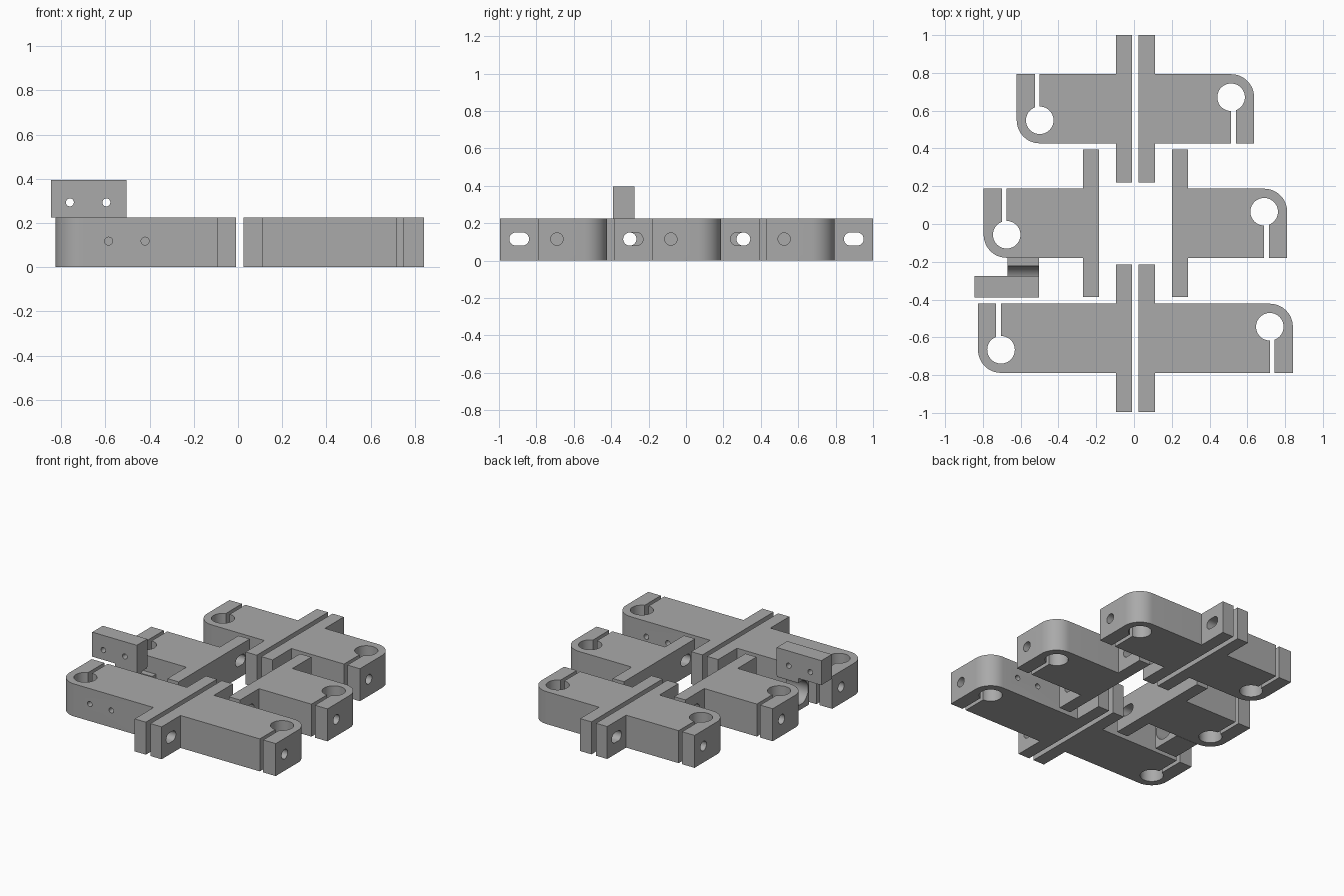
import bpy, bmesh, math
from math import pi, cos, sin

cube = bpy.data.objects.get("Cube")
if cube:
    bpy.data.objects.remove(cube, do_unlink=True)

# One plain grey for every part
grey = bpy.data.materials.new("plain_grey")
grey.use_nodes = True
colour = (0.4, 0.4, 0.4, 1)
grey.diffuse_color = colour
grey.node_tree.nodes["Principled BSDF"].inputs["Base Color"].default_value = colour

HEIGHT, MID = 0.225, 0.115
HALF_FLANGE, FLANGE, HALF_ARM = 0.39, 0.086, 0.183
CORNER, BORE, SLIT = 0.122, 0.073, 0.026


def prism(name, points, axis, low, high):
    """Extrude a flat outline along one axis."""
    place = {"x": lambda u, v, w: (w, u, v),
             "y": lambda u, v, w: (u, w, v),
             "z": lambda u, v, w: (u, v, w)}[axis]
    bm = bmesh.new()
    face = bm.faces.new([bm.verts.new(place(u, v, low)) for u, v in points])
    grown = bmesh.ops.extrude_face_region(bm, geom=[face])["geom"]
    shift = place(0, 0, high - low)
    bmesh.ops.translate(bm, vec=shift, verts=[g for g in grown if isinstance(g, bmesh.types.BMVert)])
    bmesh.ops.recalc_face_normals(bm, faces=bm.faces)
    mesh = bpy.data.meshes.new(name)
    bm.to_mesh(mesh)
    bm.free()
    mesh.materials.append(grey)
    obj = bpy.data.objects.new(name, mesh)
    bpy.context.collection.objects.link(obj)
    return obj


def arc(u, v, r, start, end, steps):
    return [(u + r * cos(start + (end - start) * i / steps),
             v + r * sin(start + (end - start) * i / steps)) for i in range(steps + 1)]


def circle(u, v, r, steps=32):
    return arc(u, v, r, 0, 2 * pi, steps)[:-1]


def rect(u0, u1, v0, v1):
    return [(u0, v0), (u1, v0), (u1, v1), (u0, v1)]


def combine(target, tool, operation="DIFFERENCE"):
    """Apply a boolean and throw the tool away."""
    tool.hide_render = True
    mod = target.modifiers.new("cut", "BOOLEAN")
    mod.operation, mod.solver, mod.object = operation, "EXACT", tool
    bpy.ops.object.select_all(action="DESELECT")
    bpy.context.view_layer.objects.active = target
    target.select_set(True)
    bpy.ops.object.modifier_apply(modifier=mod.name)
    bpy.data.objects.remove(tool, do_unlink=True)


def finish(obj):
    bpy.ops.object.select_all(action="DESELECT")
    bpy.context.view_layer.objects.active = obj
    obj.select_set(True)
    bpy.ops.object.shade_smooth_by_angle(angle=math.radians(30))


def bracket(name, pivot, gap, length, turned, side_holes):
    """T-shaped clamp bracket, built on the -x side and optionally turned half round."""
    inner, outer = -gap, -gap - FLANGE
    end = outer - length
    cx, cy = end + CORNER, CORNER - HALF_ARM
    outline = [(inner, -HALF_FLANGE), (inner, HALF_FLANGE), (outer, HALF_FLANGE),
               (outer, HALF_ARM), (end, HALF_ARM)]
    outline += arc(cx, cy, CORNER, pi, 1.5 * pi, 12)
    outline += [(outer, -HALF_ARM), (outer, -HALF_FLANGE)]
    body = prism(name, outline, "z", 0, HEIGHT)

    # Rod bore, clamping slit and clamp screw hole
    combine(body, prism("bore", circle(cx, cy, BORE, 48), "z", -0.1, 0.4))
    combine(body, prism("slit", rect(cx - SLIT, cx, cy, 0.3), "z", -0.1, 0.4))
    combine(body, prism("screw", circle(0.085, MID, 0.033), "x", end - 0.1, end + 0.35))

    # Slotted holes near both flange ends
    for y in (-0.287, 0.287):
        slot = arc(y + 0.018, MID, 0.035, -pi / 2, pi / 2, 12)
        slot += arc(y - 0.018, MID, 0.035, pi / 2, 1.5 * pi, 12)
        combine(body, prism("slot", slot, "x", outer - 0.1, inner + 0.1))

    # Two blind holes in the long side of the arm
    for x in side_holes:
        combine(body, prism("side_hole", circle(x, MID + 0.003, 0.018, 20), "y", -0.3, 0.0))

    if turned:
        body.rotation_euler.z = pi
    body.location = (*pivot, 0)
    finish(body)


# Three pairs of brackets, each pair turned half round about its own centre
for row, y, gap, length, holes in (("back", 0.61, 0.0175, 0.525, ()),
                                   ("middle", 0.004, 0.1925, 0.525, ()),
                                   ("front", -0.605, 0.0175, 0.73, (-0.5925, -0.4275))):
    for side, turned in (("right", False), ("left", True)):
        bracket(f"{row}_{side}_bracket", (0.0075, y), gap, length, turned, holes)

# Upright mounting plate with a trough-shaped hook below it
holder = prism("hook_holder", rect(-0.845, -0.503, 0.2, 0.395), "y", -0.39, -0.275)
combine(holder, prism("plate_underside", rect(-0.9, -0.67, 0.1, 0.225), "y", -0.5, -0.1))
hook = [(-0.39, 0.0), (-0.181, 0.0), (-0.181, MID), (-0.222, MID)]
hook += arc(-0.302, MID, 0.08, 0, -pi, 16)[1:]
hook += arc(-0.302, MID, 0.08, pi, 0.4 * pi, 10)[1:]
hook += [(-0.275, HEIGHT), (-0.39, HEIGHT)]
combine(holder, prism("hook", hook, "x", -0.67, -0.503), "UNION")
for x in (-0.76, -0.595):
    combine(holder, prism("plate_hole", circle(x, 0.293, 0.018, 20), "y", -0.5, -0.1))
finish(holder)
